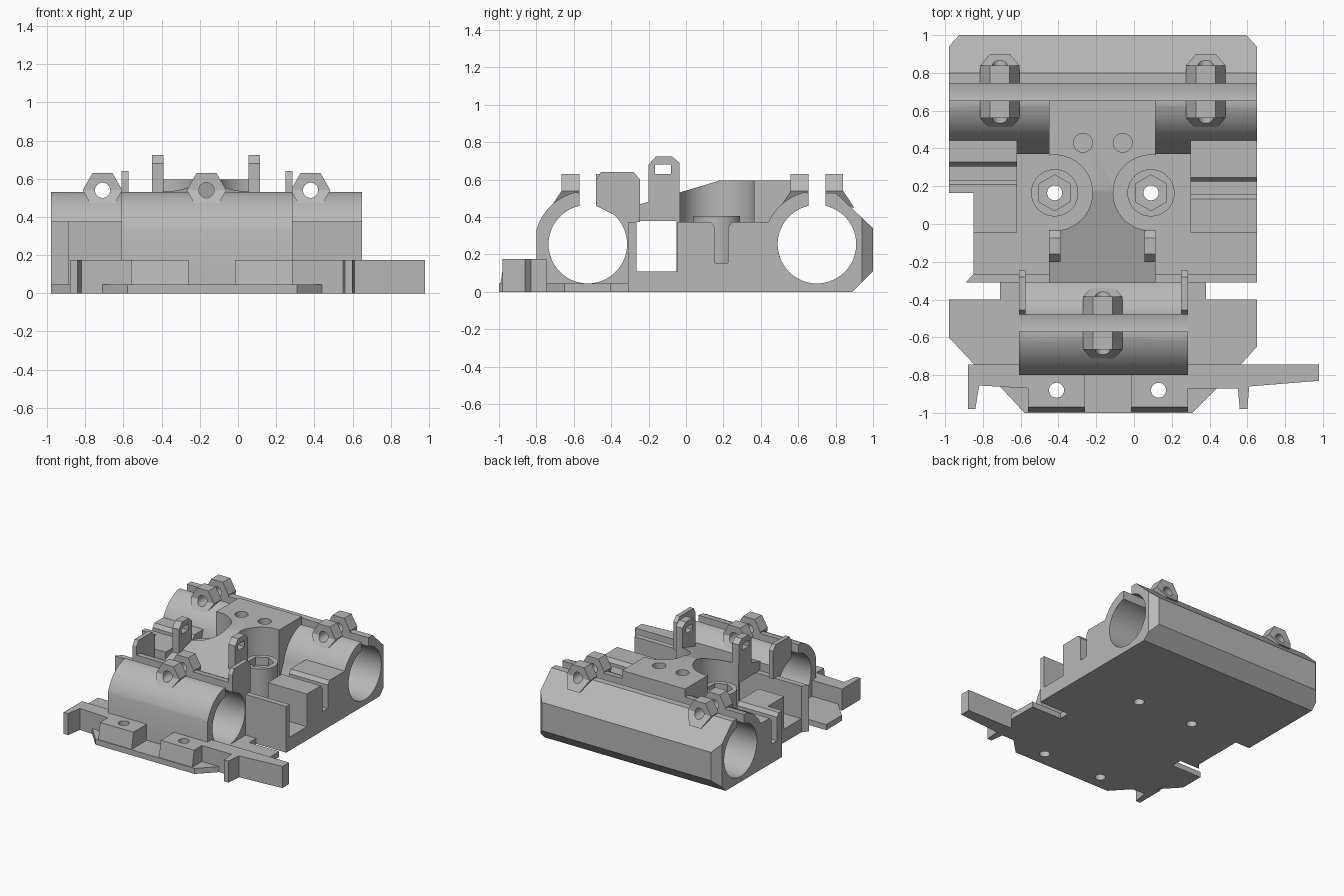
import bpy, bmesh
from math import sin, cos, radians, pi

if "Cube" in bpy.data.objects:
    bpy.data.objects.remove(bpy.data.objects["Cube"], do_unlink=True)

grey = bpy.data.materials.new("plain grey")
grey.use_nodes = True
COLOUR = (0.48, 0.48, 0.48, 1)
grey.diffuse_color = COLOUR
grey.node_tree.nodes["Principled BSDF"].inputs["Base Color"].default_value = COLOUR

MID = -0.165            # symmetry line of the carriage in x
LEFT, RIGHT = -0.98, 0.65
BORE, SHELL, AXIS_Z = 0.21, 0.285, 0.255
REAR_Y, FRONT_Y = 0.70, -0.525
SLOT = 0.045            # half width of the clamp slot
parts = []


def make(name, bm):
    bmesh.ops.recalc_face_normals(bm, faces=bm.faces)
    mesh = bpy.data.meshes.new(name)
    bm.to_mesh(mesh)
    bm.free()
    mesh.materials.append(grey)
    obj = bpy.data.objects.new(name, mesh)
    bpy.context.collection.objects.link(obj)
    parts.append(obj)
    return obj


def prism(name, outline, lo, hi, axis="z"):
    """Extrude an outline: (x, y) along z, (y, z) along x, (x, z) along y."""
    def place(a, b, t):
        return {"z": (a, b, t), "x": (t, a, b), "y": (a, t, b)}[axis]
    bm = bmesh.new()
    rings = [[bm.verts.new(place(a, b, t)) for a, b in outline] for t in (lo, hi)]
    bm.faces.new(rings[0])
    bm.faces.new(rings[1])
    for i in range(len(outline)):
        j = (i + 1) % len(outline)
        bm.faces.new((rings[0][i], rings[0][j], rings[1][j], rings[1][i]))
    return make(name, bm)


def box(name, x0, x1, y0, y1, z0, z1):
    return prism(name, [(x0, y0), (x1, y0), (x1, y1), (x0, y1)], z0, z1)


def arc(cx, cy, r, start, end, n):
    angles = [radians(start + (end - start) * i / n) for i in range(n + 1)]
    return [(cx + r * cos(a), cy + r * sin(a)) for a in angles]


def disc(cx, cy, r, n=40, turn=0):
    return arc(cx, cy, r, turn, turn + 360, n)[:-1]


def cut(obj, *cutters):
    """Subtract the cutters, bake the result and discard the cutters."""
    for c in cutters:
        mod = obj.modifiers.new("cut", "BOOLEAN")
        mod.operation, mod.solver, mod.object = "DIFFERENCE", "EXACT", c
    graph = bpy.context.evaluated_depsgraph_get()
    baked = bpy.data.meshes.new_from_object(obj.evaluated_get(graph))
    obj.modifiers.clear()
    obj.data = baked
    for c in cutters:
        parts.remove(c)
        bpy.data.objects.remove(c, do_unlink=True)


def mirror(x):
    return 2 * MID - x


def bore_cutter(cy):
    return prism("cutter", disc(cy, AXIS_Z, BORE, 64), -1.2, 1.2, "x")


def bore_arc(cy):
    return arc(cy, AXIS_Z, BORE, 102.4, 437.6, 56)


def bolt_hole(x, y0, y1):
    return prism("cutter", disc(x, 0.54, 0.04, 24), y0, y1, "y")


# Rear bearing holder: slotted tube profile with angled back
rear = prism("rear_bearing_holder",
             [(REAR_Y + SLOT, 0.53), (0.80, 0.53), (1, 0.34), (1, 0.11), (0.89, 0), (0.37, 0), (0.37, 0.2)]
             + arc(REAR_Y, AXIS_Z, SHELL, 170, 105, 12)
             + [(REAR_Y - SLOT, 0.53)] + bore_arc(REAR_Y), LEFT, RIGHT, "x")
corners = []
for flip in (False, True):
    tri = [(LEFT, 0.94), (LEFT + 0.055, 1.0), (LEFT - 0.1, 1.1)]
    corners.append(prism("cutter", [(mirror(x) if flip else x, y) for x, y in tri], -0.1, 0.7))
cut(rear, *corners, bolt_hole(-0.71, 0.4, 1.1), bolt_hole(mirror(-0.71), 0.4, 1.1))

# Front bearing holder, shorter
F0, F1 = -0.61, 0.285
front = prism("front_bearing_holder",
              [(FRONT_Y + SLOT, 0.53)] + arc(FRONT_Y, AXIS_Z, SHELL, 75, 41, 8)
              + [(-0.31, 0), (-0.80, 0)] + arc(FRONT_Y, AXIS_Z, SHELL, 164, 105, 12)
              + [(FRONT_Y - SLOT, 0.53)] + bore_arc(FRONT_Y), F0, F1, "x")
cut(front, bolt_hole(MID, -0.9, -0.2))


# Hexagonal clamp lugs with a sloped support under each
def clamp_lug(name, x, cy, side):
    near, far, tip = (cy + side * d for d in (SLOT, 0.14, 0.20))
    hexagon = disc(x, 0.54, 0.104, 6)
    lug = prism(name, hexagon, min(near, far), max(near, far), "y")
    cut(lug, bolt_hole(x, cy - 0.4, cy + 0.4), bore_cutter(cy))
    bm = bmesh.new()
    lower = [p for p in hexagon if p[1] < 0.55]
    for px, pz in lower:
        bm.verts.new((px, far, pz))
        if pz < 0.5:
            bm.verts.new((px, tip, pz))
    bmesh.ops.convex_hull(bm, input=bm.verts)
    cut(make(name + "_support", bm), bolt_hole(x, cy - 0.4, cy + 0.4))


for label, x, cy in (("rear_right", -0.71, REAR_Y), ("rear_left", mirror(-0.71), REAR_Y), ("front", MID, FRONT_Y)):
    for side in (-1, 1):
        clamp_lug(label + ("_inner_lug" if side * cy < 0 else "_outer_lug"), x, cy, side)

# Base floor under the middle, with through holes at the bosses
BOSS_Y = 0.165
BOSSES = (-0.42, mirror(-0.42))
base = prism("middle_base", [(RIGHT, -0.31), (RIGHT, 0.48), (LEFT, 0.48), (LEFT, 0.165),
                             (-0.85, 0.165), (-0.85, -0.265), (-0.89, -0.31)], 0, 0.11)
cut(base, *[prism("cutter", disc(x, BOSS_Y, 0.04, 24), -0.1, 0.3) for x in BOSSES])
prism("cross_wall", [(RIGHT, -0.31), (RIGHT, -0.265), (-0.85, -0.265), (-0.89, -0.31)], 0, 0.375)

# Centre block: flat top, sloping bridge over the belt channel
C0, C1 = -0.45, 0.115
centre = prism("centre_block", [(-0.31, 0.38), (-0.31, 0.45), (0.18, 0.595), (0.655, 0.595),
                                (0.655, 0.3), (0.5, 0.09), (-0.05, 0.09), (-0.05, 0.38)], C0, C1, "x")
cut(centre, bore_cutter(REAR_Y),
    *[prism("cutter", disc(x, BOSS_Y, 0.2, 64), 0.05, 0.8) for x in BOSSES],
    *[prism("cutter", disc(x, 0.43, 0.05, 24), 0.45, 0.8) for x in (-0.27, -0.06)])

# Screw bosses with hexagonal nut pockets
for name, x in zip(("right_boss", "left_boss"), BOSSES):
    boss = prism(name, disc(x, BOSS_Y, 0.125), 0.09, 0.405)
    cut(boss, prism("cutter", disc(x, BOSS_Y, 0.095, 6, 30), 0.34, 0.6),
        prism("cutter", disc(x, BOSS_Y, 0.04, 24), 0, 0.6))


# Side blocks with belt slots flared at the top
def side_block(name, s0, s1, x0, x1):
    outline = [(-0.045, 0.09), (-0.045, 0.375), (s0 - 0.022, 0.375), (s0, 0.345), (s0, 0.155),
               (s1, 0.155), (s1, 0.345), (s1 + 0.022, 0.375), (0.45, 0.375), (0.45, 0.09)]
    return prism(name, outline, x0, x1, "x")


side_block("left_side_block", 0.155, 0.225, 0.3, RIGHT)
right_block = side_block("right_side_block", 0.23, 0.305, LEFT, -0.62)
cut(right_block, box("cutter", -1.2, -0.85, -0.2, 0.165, 0, 0.6))

# Upright tabs with windows, and thin end plates
for x in (C0, C1 - 0.06):
    tab = prism("tab", [(-0.2, 0.4), (-0.2, 0.68), (-0.16, 0.725), (-0.075, 0.725),
                        (-0.035, 0.69), (-0.035, 0.4)], x, x + 0.06, "x")
    cut(tab, box("cutter", x - 0.1, x + 0.2, -0.165, -0.08, 0.63, 0.68))
for x in (F0, F1 - 0.035):
    prism("end_plate", [(-0.48, 0.46), (-0.48, 0.60), (-0.455, 0.64), (-0.28, 0.64),
                        (-0.245, 0.60), (-0.245, 0.375), (-0.31, 0.375)], x, x + 0.035, "x")

# Thin front floor, notched at the sides and tapered at the nose
HOLES = (-0.41, 0.13)


def screw_holes():
    return [prism("cutter", disc(x, -0.88, 0.04, 24), -0.1, 0.4) for x in HOLES]


floor = prism("front_floor", [(-0.71, -0.30), (-0.71, -0.40), (LEFT, -0.40), (LEFT, -0.6), (-0.84, -0.75),
                              (-0.70, -0.87), (-0.58, -1), (0.31, -1), (0.44, -0.87), (0.56, -0.75),
                              (RIGHT, -0.65), (RIGHT, -0.40), (0.38, -0.40), (0.38, -0.30)], 0, 0.045)
cut(floor, *screw_holes())

# Front mounting pads and the outer arms with hooks
for name, x0, x1 in (("right_pad", -0.56, -0.26), ("left_pad", -0.015, 0.285)):
    pad = prism(name, [(-0.75, 0.03), (-0.75, 0.175), (-0.97, 0.175), (-0.995, 0.03)], x0, x1, "x")
    cut(pad, *screw_holes())
prism("right_arm", [(-0.88, -0.745), (-0.56, -0.745), (-0.56, -0.87), (-0.82, -0.855),
                    (-0.84, -0.98), (-0.88, -0.98)], 0, 0.175)
prism("left_arm", [(0.285, -0.745), (0.98, -0.745), (0.98, -0.83), (0.61, -0.86), (0.60, -0.98),
                   (0.56, -0.98), (0.55, -0.87), (0.285, -0.87)], 0, 0.175)

# Smooth the bores and shells, keep the edges crisp
bpy.ops.object.select_all(action="DESELECT")
for obj in parts:
    obj.select_set(True)
bpy.context.view_layer.objects.active = parts[0]
bpy.ops.object.shade_smooth_by_angle(angle=radians(25))
